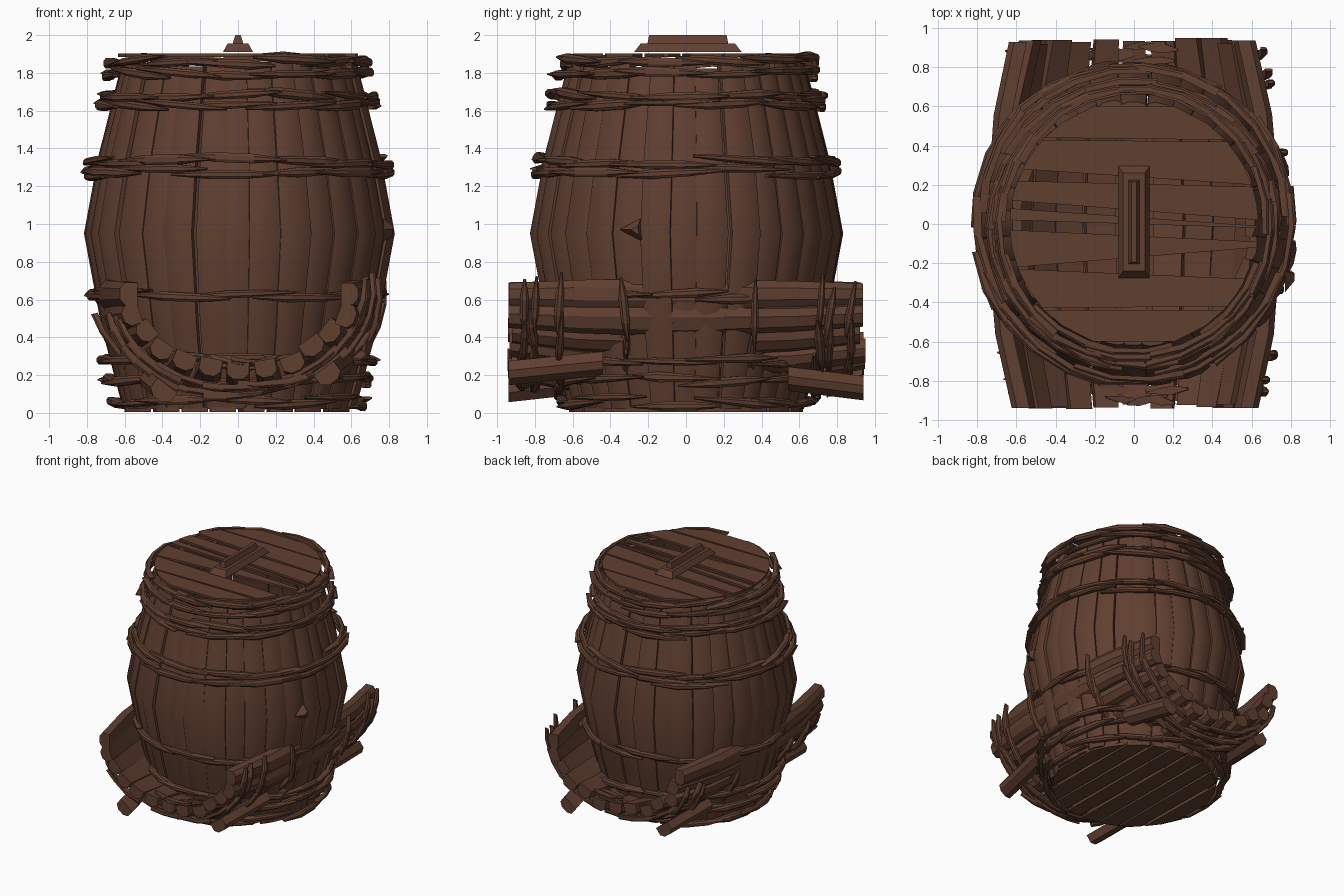
import bpy, bmesh, math, random
from mathutils import Vector as V

if "Cube" in bpy.data.objects:
    bpy.data.objects.remove(bpy.data.objects["Cube"])

random.seed(7)
R = random.uniform
wood = bpy.data.materials.new("dark_brown_wood")
wood.diffuse_color = (0.118, 0.050, 0.030, 1)
wood.use_nodes = True
wood.node_tree.nodes["Principled BSDF"].inputs["Base Color"].default_value = wood.diffuse_color


def finish(name, bm, smooth=True):
    bmesh.ops.recalc_face_normals(bm, faces=bm.faces)
    me = bpy.data.meshes.new(name)
    bm.to_mesh(me)
    bm.free()
    ob = bpy.data.objects.new(name, me)
    bpy.context.collection.objects.link(ob)
    me.materials.append(wood)
    if smooth:
        bpy.ops.object.select_all(action='DESELECT')
        ob.select_set(True)
        bpy.context.view_layer.objects.active = ob
        bpy.ops.object.shade_smooth_by_angle(angle=math.radians(25))


def strip(bm, stations):
    """Sweep a plank section: each station is (centre, outward, sideways, half width, half thickness)."""
    rings = []
    for c, n, s, w, t in stations:
        prof = [(-w, -t), (w, -t), (w, t * .4), (w * .45, t), (-w * .45, t), (-w, t * .4)]
        rings.append([bm.verts.new(c + s * a + n * b) for a, b in prof])
    for r0, r1 in zip(rings, rings[1:]):
        for i in range(6):
            j = (i + 1) % 6
            bm.faces.new((r0[i], r0[j], r1[j], r1[i]))
    bm.faces.new(rings[0])
    bm.faces.new(rings[-1][::-1])


def lerp(table, x):
    for (x0, y0), (x1, y1) in zip(table, table[1:]):
        if x <= x1:
            return y0 + (y1 - y0) * (x - x0) / (x1 - x0)
    return table[-1][1]


def slivers(bm, frame, axis, a0, a1, n, span, w=.026, t=.02):
    """Bind with rough overlapping wood slivers along frame(angle) -> (point, outward)."""
    for i in range(n):
        a = a0 + (a1 - a0) * i / n + R(-.08, .08)
        lo, hi = R(-.028, .028), R(-.028, .028)
        o0, o1 = R(-.02, .03), R(-.02, .03)
        st = []
        for k, f in ((0, .3), (.35, 1), (.7, .95), (1, .25)):
            p, nrm = frame(a + span * k)
            st.append((p + axis * (lo + (hi - lo) * k) + nrm * (o0 + (o1 - o0) * k), nrm, axis,
                       w * f * R(.7, 1.1), t * R(.7, 1.1)))
        strip(bm, st)


# Upright barrel staves, alternating wide and narrow, slightly uneven in depth
PROF = [(0, .595), (.45, .715), (.95, .81), (1.35, .735), (1.86, .605)]


def radial(a):
    return V((math.cos(a), math.sin(a), 0))


bm = bmesh.new()
N = 32
for i in range(N):
    a = 2 * math.pi * (i + R(-.12, .12)) / N
    n, s = radial(a), V((-math.sin(a), math.cos(a), 0))
    off = R(-.02, .008)
    st = []
    for z in (.02, .45, .95, 1.35, R(1.82, 1.86)):
        r = lerp(PROF, z) + off
        st.append((n * r + V((0, 0, z)), n, s, math.pi * r / N * R(1.0, 1.1), .024))
    strip(bm, st)
finish("barrel_staves", bm)

# Barrel hoops made of slivers
Z = V((0, 0, 1))
bm = bmesh.new()
for z, out in ((1.865, .065), (1.80, .07), (1.685, .06), (1.63, .065), (1.335, .05), (1.275, .055),
               (.625, .03), (.285, .05), (.17, .06), (.06, .06)):
    r = lerp(PROF, z) + out
    slivers(bm, lambda a: (radial(a) * r + Z * z, radial(a)), Z, 0, 2 * math.pi, 13, .72)
finish("barrel_hoops", bm, False)


# Lid and floor planks, clipped to a circle
def disc_planks(name, rows, rad, z0, z1, turn=False):
    bm = bmesh.new()

    def pt(sx, y):
        return (sx * math.sqrt(max(rad * rad - y * y, 0)), y)
    for l0, l1, r0, r1 in rows:
        out = [pt(-1, l0), pt(1, r0), pt(1, (r0 + r1) / 2), pt(1, r1), pt(-1, l1), pt(-1, (l0 + l1) / 2)]
        if turn:
            out = [(y, -x) for x, y in out]
        lo = [bm.verts.new((x, y, z0)) for x, y in out]
        hi = [bm.verts.new((x, y, z1)) for x, y in out]
        bm.faces.new(lo[::-1])
        bm.faces.new(hi)
        for i in range(6):
            j = (i + 1) % 6
            bm.faces.new((lo[i], lo[j], hi[j], hi[i]))
    finish(name, bm, False)


disc_planks("lid_planks", [(.44, .60, .43, .60), (.28, .43, .20, .42), (.12, .22, .02, .19),
                           (.02, .08, -.02, -.01), (-.22, -.03, -.12, -.09), (-.43, -.23, -.42, -.28),
                           (-.60, -.44, -.60, -.44)], .635, 1.885, 1.902)
disc_planks("floor_planks", [(-.6 + .15 * i, -.46 + .15 * i + R(-.02, .0), -.6 + .15 * i + R(0, .03),
                              -.46 + .15 * i) for i in range(8)], .62, .006, .03, True)

# Lid handle: base plate and tapered grip
bm = bmesh.new()
for x0, y0, z0, x1, y1, z1 in ((.08, .285, 1.91, .055, .25, 1.955), (.03, .215, 1.95, .014, .205, 2.0)):
    rings = [[bm.verts.new((sx * x, sy * y + .01, z)) for sx, sy in ((-1, -1), (1, -1), (1, 1), (-1, 1))]
             for x, y, z in ((x0, y0, z0), (x1, y1, z1))]
    bm.faces.new(rings[0][::-1])
    bm.faces.new(rings[1])
    for i in range(4):
        j = (i + 1) % 4
        bm.faces.new((rings[0][i], rings[0][j], rings[1][j], rings[1][i]))
finish("lid_handle", bm, False)

# Three-sided plug on the right side
bm = bmesh.new()
base = [bm.verts.new((.77, y, z)) for y, z in ((-.35, .97), (-.22, .90), (-.24, 1.03))]
tip = [bm.verts.new((.82, y, z)) for y, z in ((-.29, .97), (-.25, .94), (-.255, .99))]
bm.faces.new(base)
bm.faces.new(tip)
for i in range(3):
    j = (i + 1) % 3
    bm.faces.new((base[i], base[j], tip[j], tip[i]))
finish("side_plug", bm, False)


# Half-barrel trough lying along y, the upright barrel stands through it
def trough(phi, y, extra=0.0):
    k = 1 - (y / .95) ** 2
    ax, bz = .57 + .13 * k + extra, .41 + .12 * k + extra
    p = V((ax * math.cos(phi), y, .63 - bz * math.sin(phi)))
    n = V((bz * math.cos(phi), 0, -ax * math.sin(phi))).normalized()
    return p, n


Y = V((0, 1, 0))
bm = bmesh.new()
M = 13
for i in range(M):
    phi = math.pi * i / (M - 1)
    y0, y1 = -.95 + R(0, .03), .95 - R(0, .03)
    j0, j1 = R(-.025, .025), R(-.025, .025)
    st = []
    for k in (0, .2, .5, .8, 1):
        y = y0 + (y1 - y0) * k
        p, n = trough(phi, y)
        s = n.cross(Y)
        w = (.058 + .018 * (1 - (y / .95) ** 2)) * R(.92, 1.08)
        st.append((p + n * (j0 * (1 - k) + j1 * k), n, s, w, .046))
    strip(bm, st)
finish("trough_staves", bm)

# Loose staves sagging below the trough
bm = bmesh.new()
for x, z, sy, l in ((-.40, .11, -1, .45), (.48, .20, -1, .5), (.44, .12, 1, .4), (-.46, .16, 1, .45)):
    n = V((math.copysign(.6, x), 0, -.8))
    st = [(V((x * (1 + .15 * k), sy * (.94 - l * k), z + .05 * k)), n, n.cross(Y), .065, .045)
          for k in (0, .5, 1)]
    strip(bm, st)
finish("loose_staves", bm)

# Sliver bands around the trough, and short inner bands at both ends
bm = bmesh.new()
for y in (-.87, -.81, -.67, -.32, .35, .70, .76, .87):
    slivers(bm, lambda a: trough(a, y, .065), Y, -.14, math.pi - .45, 8, .58, .024, .02)
for y in (-.90, -.84, .84, .90):
    slivers(bm, lambda a: trough(a, y, -.06), Y, 1.1, 1.75, 3, .4, .022, .014)
finish("trough_bands", bm, False)
